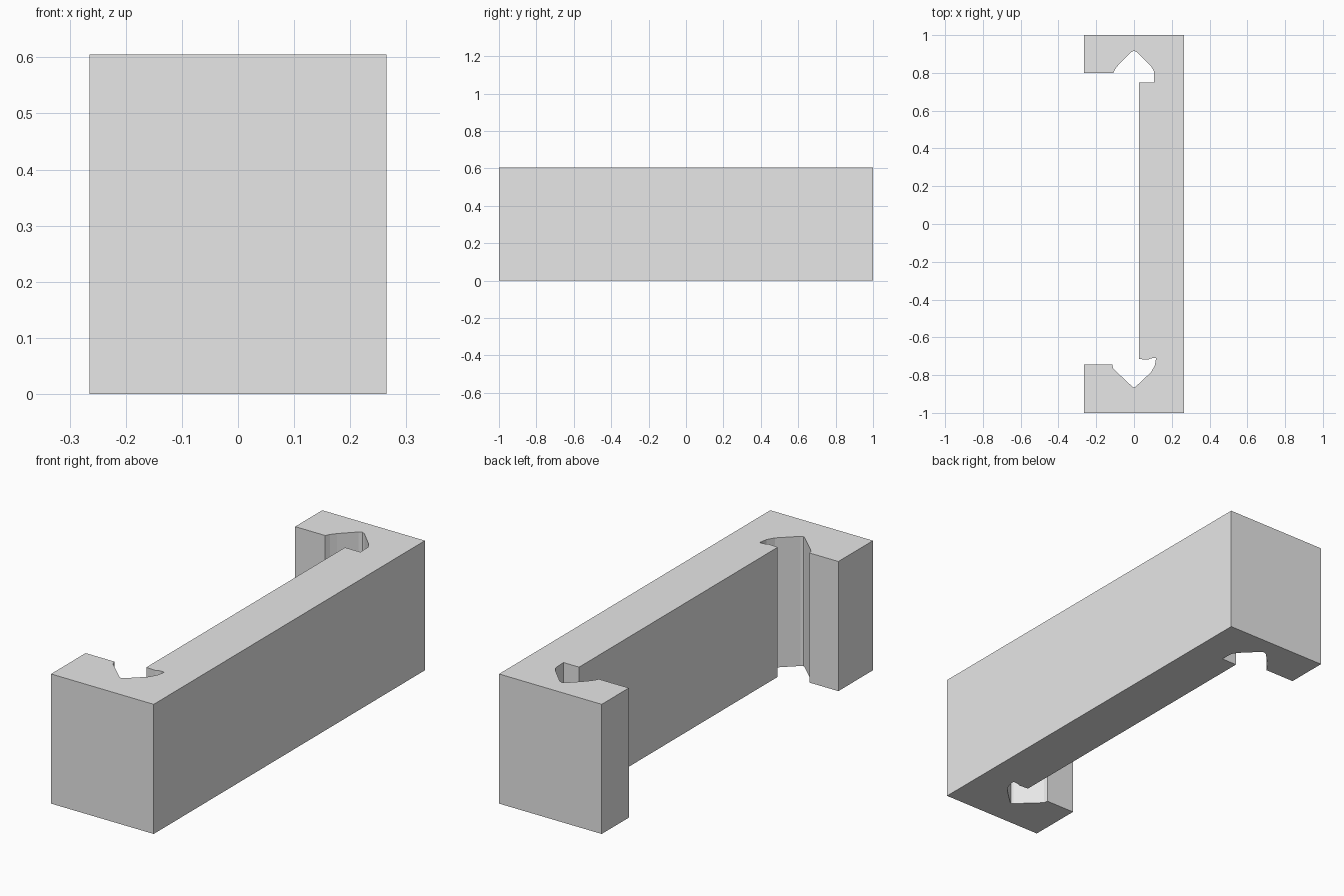
import bpy
import bmesh

HEIGHT = 0.605
HALF_W = 0.265

cube = bpy.data.objects.get("Cube")
if cube:
    bpy.data.objects.remove(cube, do_unlink=True)

# Plain grey material
grey = bpy.data.materials.new("light_grey")
grey.use_nodes = True
colour = (0.8, 0.8, 0.8, 1)
grey.diffuse_color = colour
grey.node_tree.nodes["Principled BSDF"].inputs["Base Color"].default_value = colour

# Hooked notch at the back, from the jaw tip round to the web
back_notch = [(-0.11, 0.8), (-0.1, 0.82), (-0.08, 0.845), (-0.015, 0.91),
              (0, 0.917), (0.015, 0.91), (0.09, 0.835), (0.105, 0.81),
              (0.107, 0.75), (0.027, 0.75)]

# Hooked notch at the front, from the web round to the jaw tip
front_notch = [(0.027, -0.715), (0.075, -0.718), (0.088, -0.711),
               (0.117, -0.71), (0.11, -0.75), (0.09, -0.785),
               (0.01, -0.86), (0, -0.865), (-0.01, -0.86),
               (-0.09, -0.785), (-0.11, -0.765), (-0.115, -0.745)]

# Outline of the whole clamp, extruded upward
outline = ([(HALF_W, -1), (HALF_W, 1), (-HALF_W, 1), (-HALF_W, 0.8)]
           + back_notch + front_notch
           + [(-HALF_W, -0.745), (-HALF_W, -1)])

bm = bmesh.new()
base = bm.faces.new([bm.verts.new((x, y, 0)) for x, y in outline])
top = bmesh.ops.extrude_face_region(bm, geom=[base], use_keep_orig=True)
verts = [g for g in top["geom"] if isinstance(g, bmesh.types.BMVert)]
bmesh.ops.translate(bm, verts=verts, vec=(0, 0, HEIGHT))
bmesh.ops.recalc_face_normals(bm, faces=bm.faces)

mesh = bpy.data.meshes.new("clamp_bracket")
bm.to_mesh(mesh)
bm.free()
mesh.materials.append(grey)
bracket = bpy.data.objects.new("clamp_bracket", mesh)
bpy.context.collection.objects.link(bracket)
